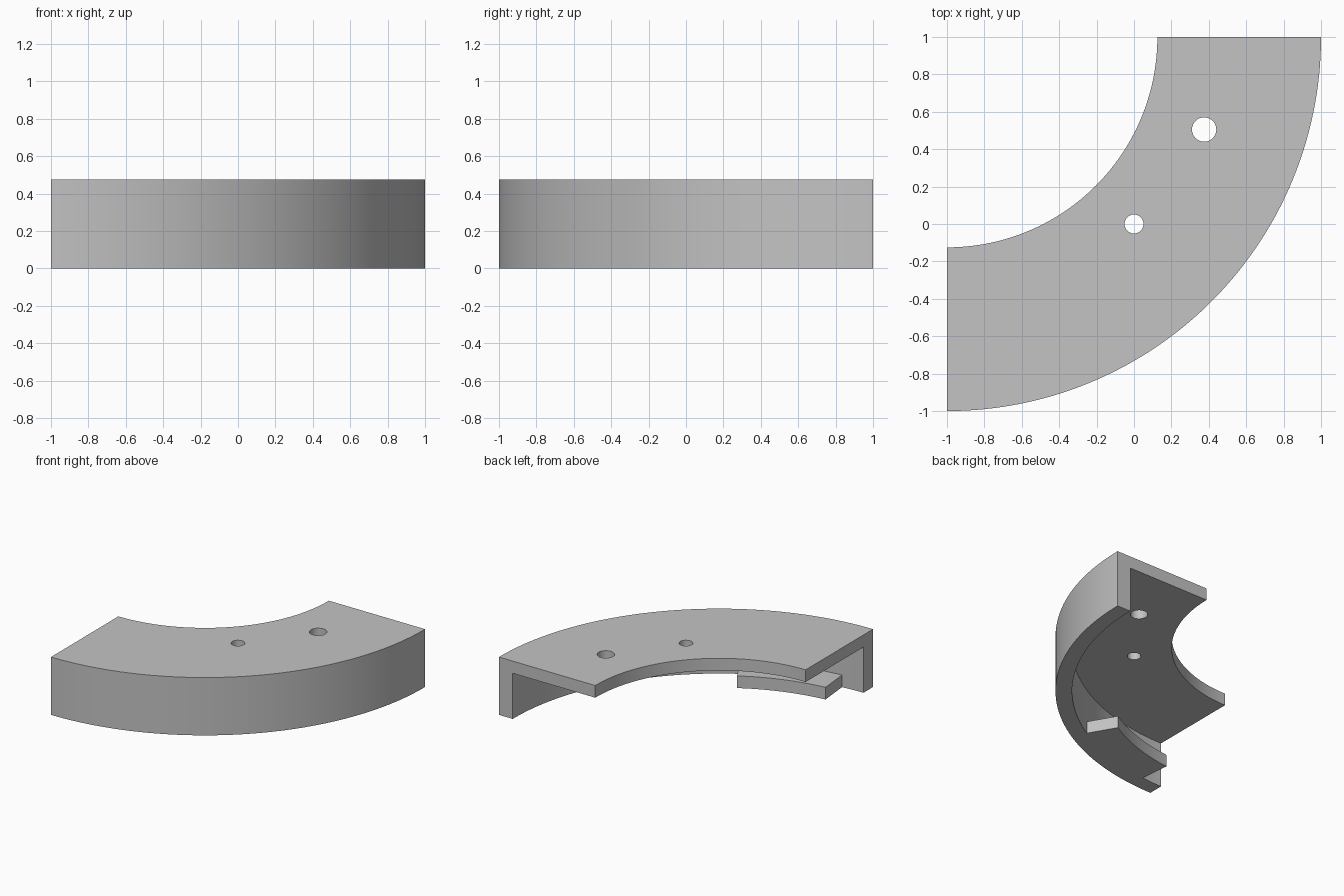
import bpy, bmesh, math

if "Cube" in bpy.data.objects:
    bpy.data.objects.remove(bpy.data.objects["Cube"])

CENTRE = (-1.0, 1.0)          # centre of the quarter-circle bracket
R_IN, R_OUT, R_WALL = 1.125, 2.0, 1.875
HEIGHT, PLATE = 0.475, 0.10

grey = bpy.data.materials.new("light_grey")
grey.diffuse_color = (0.55, 0.55, 0.55, 1)
grey.use_nodes = True
grey.node_tree.nodes["Principled BSDF"].inputs["Base Color"].default_value = grey.diffuse_color


def finish(name, bm):
    """Turn a bmesh into a grey object with clean normals."""
    bmesh.ops.recalc_face_normals(bm, faces=bm.faces)
    mesh = bpy.data.meshes.new(name)
    bm.to_mesh(mesh)
    bm.free()
    mesh.materials.append(grey)
    obj = bpy.data.objects.new(name, mesh)
    bpy.context.collection.objects.link(obj)
    return obj


def sweep(name, profile, start, end, steps):
    """Sweep a closed (radius, z) profile around CENTRE; angles in degrees from -y."""
    bm = bmesh.new()
    rings = []
    for i in range(steps + 1):
        a = math.radians(start + (end - start) * i / steps)
        rings.append([bm.verts.new((CENTRE[0] + r * math.sin(a),
                                    CENTRE[1] - r * math.cos(a), z))
                      for r, z in profile])
    n = len(profile)
    for p, q in zip(rings, rings[1:]):
        for k in range(n):
            m = (k + 1) % n
            bm.faces.new((p[k], p[m], q[m], q[k]))
    bm.faces.new(rings[0])
    bm.faces.new(rings[-1][::-1])
    return finish(name, bm)


def drill(target, x, y, radius):
    """Cut a round vertical hole through the top plate."""
    bm = bmesh.new()
    bmesh.ops.create_cone(bm, cap_ends=True, segments=40, radius1=radius,
                          radius2=radius, depth=0.4)
    bmesh.ops.translate(bm, verts=bm.verts, vec=(x, y, HEIGHT - PLATE / 2))
    cutter = finish("hole_cutter", bm)
    mod = target.modifiers.new("hole", 'BOOLEAN')
    mod.operation = 'DIFFERENCE'
    mod.solver = 'EXACT'
    mod.object = cutter
    bpy.context.view_layer.objects.active = target
    bpy.ops.object.modifier_apply(modifier=mod.name)
    bpy.data.objects.remove(cutter, do_unlink=True)


# L-shaped bracket: flat top plate with an outer wall hanging down
under = HEIGHT - PLATE
bracket = sweep("curved_bracket",
                [(R_IN, HEIGHT), (R_OUT, HEIGHT), (R_OUT, 0),
                 (R_WALL, 0), (R_WALL, under), (R_IN, under)], 0, 90, 72)

# Two screw holes in the top plate
drill(bracket, 0.0, 0.0, 0.051)
drill(bracket, 0.375, 0.505, 0.065)

# Short inner ledge along the bottom of the wall
ledge = sweep("inner_ledge",
              [(1.625, 0.1), (R_WALL + 0.003, 0.1),
               (R_WALL + 0.003, 0), (1.625, 0)], 5.75, 30.25, 20)

# Smooth curved faces, crisp edges
for obj in (bracket, ledge):
    bpy.ops.object.select_all(action='DESELECT')
    obj.select_set(True)
    bpy.context.view_layer.objects.active = obj
    bpy.ops.object.shade_smooth_by_angle(angle=math.radians(30))
